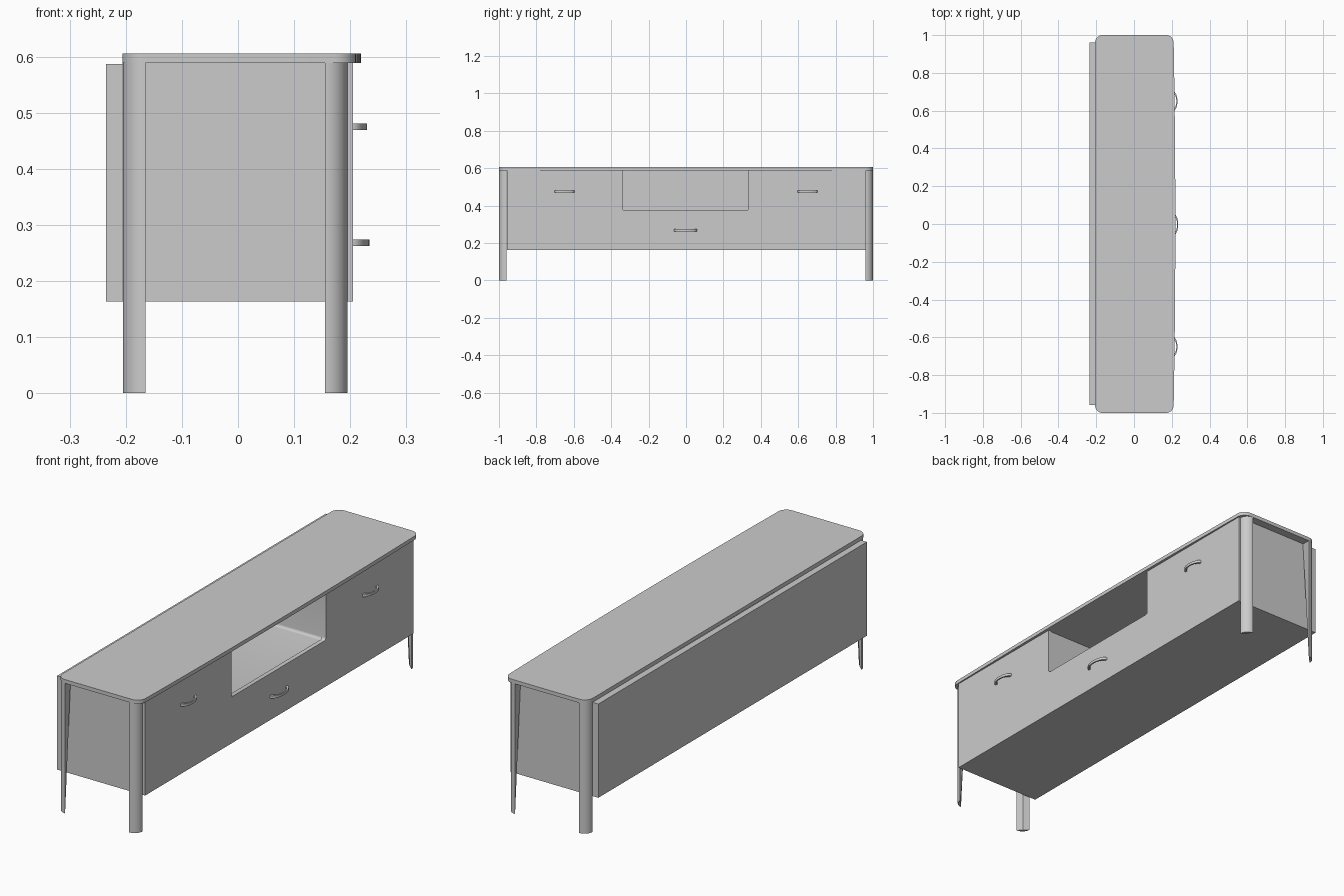
import bpy, bmesh, math
from mathutils import Vector

if "Cube" in bpy.data.objects:
    bpy.data.objects.remove(bpy.data.objects["Cube"])


def loft(name, loops, smooth=True):
    """Closed solid through a list of equal-length vertex loops."""
    bm = bmesh.new()
    rings = [[bm.verts.new(p) for p in loop] for loop in loops]
    n = len(rings[0])
    for a, b in zip(rings, rings[1:]):
        for i in range(n):
            j = (i + 1) % n
            bm.faces.new((a[i], a[j], b[j], b[i]))
    bm.faces.new(rings[0][::-1])
    bm.faces.new(rings[-1])
    bmesh.ops.recalc_face_normals(bm, faces=bm.faces)
    me = bpy.data.meshes.new(name)
    bm.to_mesh(me)
    bm.free()
    ob = bpy.data.objects.new(name, me)
    bpy.context.collection.objects.link(ob)
    if smooth:
        bpy.ops.object.select_all(action='DESELECT')
        ob.select_set(True)
        bpy.context.view_layer.objects.active = ob
        bpy.ops.object.shade_smooth_by_angle(angle=math.radians(35))
    return ob


def arc(cx, cy, rx, ry, a0, a1, n):
    """Points on an elliptical arc, angles in degrees."""
    angles = [math.radians(a0 + (a1 - a0) * i / n) for i in range(n + 1)]
    return [(cx + rx * math.cos(a), cy + ry * math.sin(a)) for a in angles]


Y0, Y1 = -0.957, 0.962     # cabinet ends
Z0, Z1 = 0.163, 0.588      # cabinet bottom and top


def u_board(name, x0, x1, grow):
    """Cabinet section with the open niche left out of its upper middle."""
    a, b, f, r = -0.34 - grow, 0.335 + grow, 0.373 - grow, 0.012
    pts = [(Y0, Z0), (Y1, Z0), (Y1, Z1), (b, Z1)]
    pts += arc(b - r, f + r, r, r, 0, -90, 5)
    pts += arc(a + r, f + r, r, r, 270, 180, 5)
    pts += [(a, Z1), (Y0, Z1)]
    return loft(name, [[(x, y, z) for y, z in pts] for x in (x0, x1)])


# Cabinet: carcass, front with niche cut-out, overhanging back board
u_board("carcass", -0.206, 0.185, 0.004)
u_board("cabinet_front", 0.185, 0.205, 0.0)
loft("back_board", [[(x, Y0, Z0), (x, Y1, Z0), (x, Y1, Z1 - 0.001), (x, Y0, Z1 - 0.001)]
                    for x in (-0.235, -0.206)], smooth=False)

# Table top: rounded corners, front edge bowed slightly outwards
R = 0.04
top = arc(-0.206 + R, -1 + R, R, R, 180, 270, 8)
top += arc(0.210 - R, -1 + R, R, R, 270, 360, 8)
top += [(0.210 + 0.009 * (1 - (y / 0.96) ** 2), y)
        for y in [-0.96 + 0.16 * i for i in range(1, 12)]]
top += arc(0.210 - R, 1 - R, R, R, 0, 90, 8)
top += arc(-0.206 + R, 1 - R, R, R, 90, 180, 8)
loft("table_top", [[(x, y, z) for x, y in top] for z in (Z1, 0.605)])

# Legs: quarter-round outside, inner corner tapering away towards the floor
L = 0.04
for label, sx, ox in (("back", -1, -0.205), ("front", 1, 0.195)):
    for side, sy in (("left", -1), ("right", 1)):
        loops = []
        for z, c in ((0, 0.019), (Z1, 0.0)):
            pts = arc(0, 0, L, L, 0, 90, 12) + [(c, c)]
            loops.append([(ox - sx * L + sx * u, sy * (1 - L + v), z) for u, v in pts])
        loft(f"{label}_{side}_leg", loops)


# Handles: flat half-oval loops standing out from the front
def handle(name, y, z, half, depth):
    t = 0.006
    pts = arc(0.204, y, depth, half, -90, 90, 20)
    pts += arc(0.204, y, depth - t, half - 2 * t, 90, -90, 20)
    loft(name, [[(px, py, zz) for px, py in pts] for zz in (z - 0.006, z + 0.006)])


handle("left_handle", -0.65, 0.475, 0.054, 0.026)
handle("right_handle", 0.65, 0.475, 0.054, 0.026)
handle("drawer_handle", -0.003, 0.268, 0.061, 0.030)
